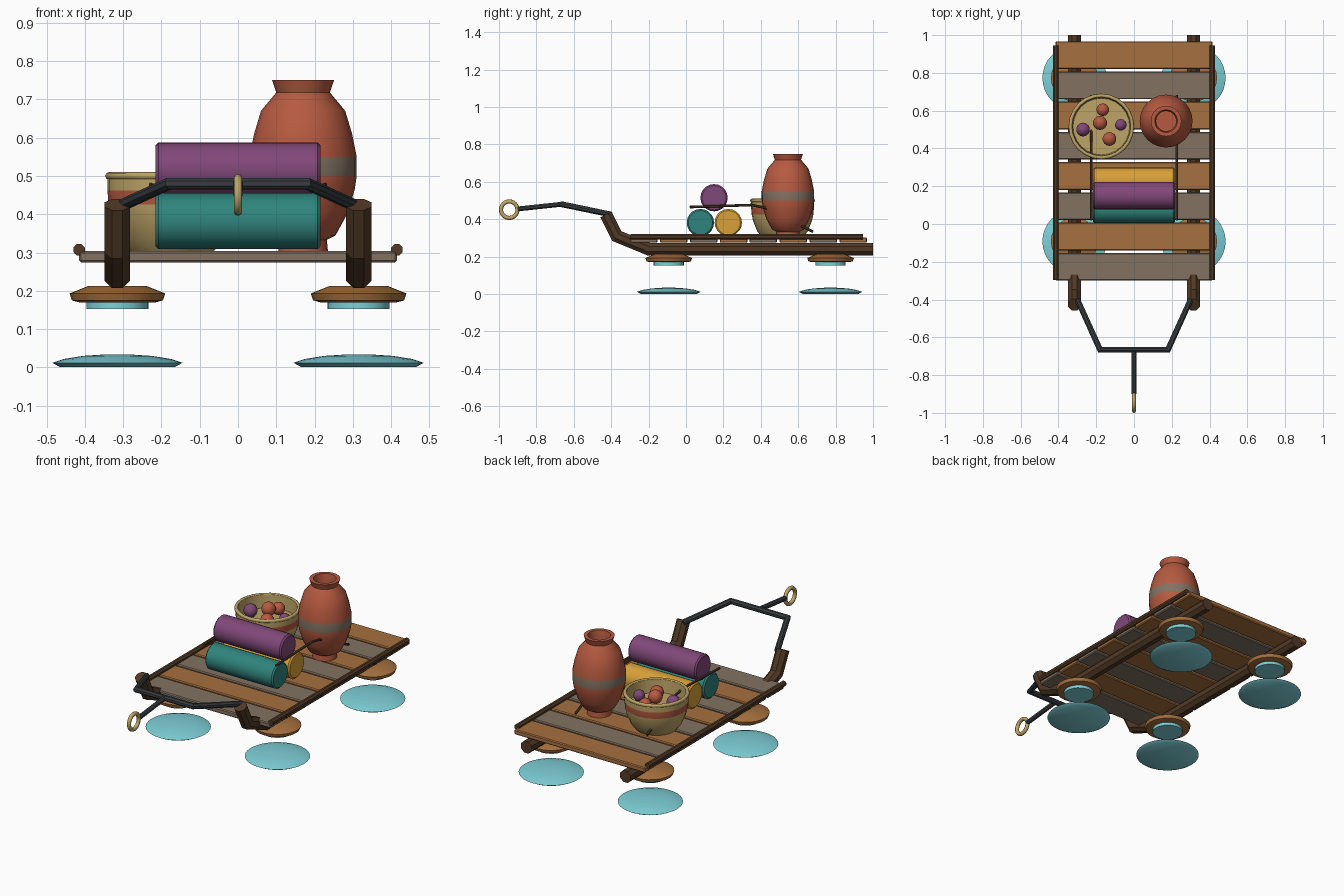
import bpy, bmesh, math
from mathutils import Vector

if "Cube" in bpy.data.objects:
    bpy.data.objects.remove(bpy.data.objects["Cube"], do_unlink=True)


def material(name, *rgb):
    lin = [(c / 255 / 12.92) if c < 11 else ((c / 255 + 0.055) / 1.055) ** 2.4 for c in rgb]
    m = bpy.data.materials.new(name)
    m.use_nodes = True
    m.diffuse_color = (*lin, 1)
    m.node_tree.nodes["Principled BSDF"].inputs["Base Color"].default_value = (*lin, 1)
    return m


oak = material("warm wood", 166, 112, 62)
grey = material("weathered wood", 130, 114, 98)
dark = material("dark wood", 82, 58, 38)
clay = material("clay", 182, 90, 64)
teal = material("teal cloth", 48, 132, 125)
purple = material("purple cloth", 128, 72, 120)
ochre = material("ochre cloth", 216, 160, 56)
glow = material("pale cyan", 126, 208, 216)
iron = material("dark iron", 56, 61, 64)
straw = material("straw", 190, 165, 104)


def add(name, bm, mats, smooth=None):
    bmesh.ops.recalc_face_normals(bm, faces=bm.faces)
    me = bpy.data.meshes.new(name)
    bm.to_mesh(me)
    bm.free()
    for m in mats:
        me.materials.append(m)
    ob = bpy.data.objects.new(name, me)
    bpy.context.collection.objects.link(ob)
    if smooth:
        bpy.ops.object.select_all(action='DESELECT')
        ob.select_set(True)
        bpy.context.view_layer.objects.active = ob
        bpy.ops.object.shade_smooth_by_angle(angle=math.radians(smooth))
    return ob


def lathe(name, profile, centre, mats, sides=24, smooth=35, band=None):
    """Spin (radius, height) pairs round z; faces within band use the second material."""
    bm = bmesh.new()
    rings = []
    for r, z in profile:
        rings.append([bm.verts.new((r * math.cos(a), r * math.sin(a), z))
                      for a in (math.tau * i / sides for i in range(sides))])
    for lo, hi in zip(rings, rings[1:]):
        for i in range(sides):
            j = (i + 1) % sides
            bm.faces.new((lo[i], lo[j], hi[j], hi[i]))
    bm.faces.new(rings[0])
    bm.faces.new(rings[-1])
    if band:
        for f in bm.faces:
            mid = f.calc_center_median()
            if band[0] < mid.z < band[1] and mid.xy.length > band[2]:
                f.material_index = 1
    ob = add(name, bm, mats, smooth)
    ob.location = centre
    return ob


def tube(name, path, radius, mat, sides=8):
    """Sweep a regular polygon along a path, mitred at the corners."""
    bm = bmesh.new()
    pts = [Vector(p) for p in path]
    rings = []
    for i, p in enumerate(pts):
        a = (p - pts[i - 1]).normalized() if i else None
        b = (pts[i + 1] - p).normalized() if i < len(pts) - 1 else None
        t = ((a or b) + (b or a)).normalized()
        mitre = 1 / max(0.5, t.dot(a or b))
        up = Vector((0, 0, 1))
        side = t.cross(up).normalized()
        up = side.cross(t)
        # stretch only in the direction of the bend
        bend = (b - a).normalized() if a and b and (b - a).length > 0.01 else Vector()
        ring = []
        for k in range(sides):
            w = math.tau * (k + 0.5) / sides
            o = (side * math.cos(w) + up * math.sin(w)) * radius
            o += bend * o.dot(bend) * (mitre - 1)
            ring.append(bm.verts.new(p + o))
        rings.append(ring)
    for lo, hi in zip(rings, rings[1:]):
        for k in range(sides):
            j = (k + 1) % sides
            bm.faces.new((lo[k], lo[j], hi[j], hi[k]))
    bm.faces.new(rings[0])
    bm.faces.new(rings[-1])
    return add(name, bm, [mat])


# Deck planks, alternating wood
for i in range(8):
    bm = bmesh.new()
    bmesh.ops.create_cube(bm, size=1)
    bmesh.ops.scale(bm, vec=(0.83, 0.147, 0.029), verts=bm.verts)
    bmesh.ops.bevel(bm, geom=bm.edges[:], offset=0.005, segments=1, affect='EDGES')
    plank = add(f"deck_plank_{i + 1}", bm, [oak if i % 2 else grey])
    plank.location = (0, -0.226 + 0.16 * i, 0.289)

# Runners, rails, hover pads and lashing poles on each side
for side, s in (("left", 1), ("right", -1)):
    x = 0.315 * s
    tube(f"runner_{side}", [(x, 1, 0.24), (x, -0.2, 0.24), (x, -0.37, 0.31), (x, -0.428, 0.425)],
         0.036, dark)
    tube(f"rail_{side}", [(0.415 * s, 0.945, 0.307), (0.415 * s, -0.297, 0.307)], 0.016, dark)
    rx = 0.227 * s
    tube(f"lashing_{side}", [(rx, 0.02, 0.465), (rx, 0.35, 0.476), (rx, 0.42, 0.462),
                             (rx, 0.68, 0.333)], 0.007, dark, 6)
    for end, y in (("front", -0.092), ("back", 0.773)):
        lathe(f"pad_{end}_{side}", [(0.1, 0.17), (0.119, 0.175), (0.125, 0.193), (0.075, 0.213)],
              (x, y, 0), [oak], smooth=25)
        lathe(f"pad_core_{end}_{side}", [(0.081, 0.153), (0.081, 0.176)], (x, y, 0), [glow])
        lathe(f"hover_disc_{end}_{side}",
              [(0.15, 0.001), (0.17, 0.012), (0.14, 0.022), (0.09, 0.03), (0.03, 0.034)],
              (x, y, 0), [glow], sides=32)

# Tow yoke, pole and ring
tube("tow_yoke", [(-0.3, -0.4, 0.425), (-0.18, -0.665, 0.48), (0.18, -0.665, 0.48),
                  (0.3, -0.4, 0.425)], 0.016, iron)
tube("tow_pole", [(0, -0.665, 0.48), (0, -0.9, 0.455)], 0.014, iron)
bpy.ops.mesh.primitive_torus_add(major_radius=0.044, minor_radius=0.011, major_segments=24,
                                 minor_segments=8, location=(0, -0.945, 0.451),
                                 rotation=(0, math.pi / 2, 0))
ring = bpy.context.object
ring.name = "tow_ring"
ring.data.materials.append(straw)
bpy.ops.object.shade_smooth_by_angle(angle=math.radians(50))

# Cloth rolls
for name, y, z, mat in (("teal", 0.077, 0.382, teal), ("ochre", 0.226, 0.382, ochre),
                        ("purple", 0.15, 0.515, purple)):
    roll = lathe(f"cloth_roll_{name}", [(0.065, -0.216), (0.073, -0.208), (0.073, 0.208),
                                        (0.065, 0.216)], (0, y, z), [mat], sides=20)
    roll.rotation_euler.y = math.pi / 2

# Storage jar with grey band
lathe("jar", [(0.065, 0.303), (0.062, 0.333), (0.085, 0.345), (0.115, 0.4), (0.135, 0.465),
              (0.14, 0.5), (0.14, 0.55), (0.128, 0.61), (0.11, 0.67), (0.07, 0.718),
              (0.081, 0.75), (0.06, 0.75), (0.053, 0.715), (0.053, 0.66)],
      (0.17, 0.545, 0), [clay, grey], band=(0.505, 0.545, 0.1))

# Basket with painted band, rim and fruit
bx, by = -0.173, 0.516
lathe("basket", [(0.11, 0.304), (0.135, 0.335), (0.157, 0.39), (0.165, 0.425), (0.168, 0.462),
                 (0.168, 0.505), (0.155, 0.505), (0.15, 0.43)],
      (bx, by, 0), [straw, clay], band=(0.43, 0.46, 0.155))
bpy.ops.mesh.primitive_torus_add(major_radius=0.164, minor_radius=0.01, major_segments=24,
                                 minor_segments=8, location=(bx, by, 0.5))
rim = bpy.context.object
rim.name = "basket_rim"
rim.data.materials.append(straw)
bpy.ops.object.shade_smooth_by_angle(angle=math.radians(50))
for i, (x, y, z, r, mat) in enumerate(((-0.27, 0.5, 0.465, 0.037, purple),
                                       (-0.07, 0.525, 0.46, 0.031, purple),
                                       (-0.165, 0.605, 0.465, 0.034, clay),
                                       (-0.18, 0.535, 0.485, 0.038, clay),
                                       (-0.13, 0.45, 0.465, 0.037, clay))):
    bm = bmesh.new()
    bmesh.ops.create_uvsphere(bm, u_segments=14, v_segments=9, radius=r)
    fruit = add(f"fruit_{i + 1}", bm, [mat], 50)
    fruit.location = (x, y, z)
